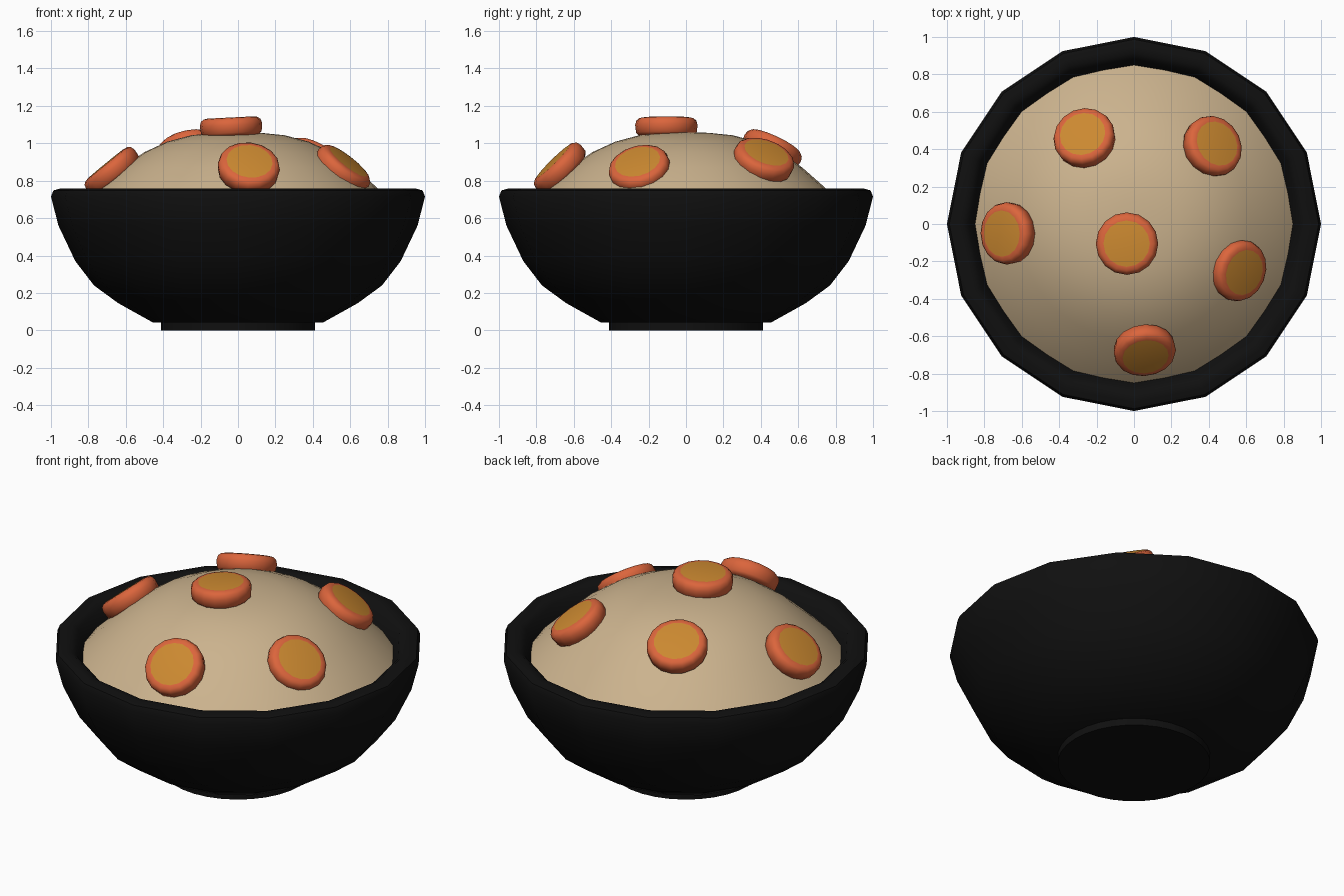
import bpy, math
from mathutils import Vector, Matrix

if "Cube" in bpy.data.objects:
    bpy.data.objects.remove(bpy.data.objects["Cube"])


def material(name, rgb):
    m = bpy.data.materials.new(name)
    m.diffuse_color = (*rgb, 1)
    m.use_nodes = True
    m.node_tree.nodes["Principled BSDF"].inputs["Base Color"].default_value = m.diffuse_color
    return m


BLACK = material("black_glaze", (0.005, 0.005, 0.005))
RICE = material("rice_beige", (0.60, 0.45, 0.27))
ORANGE = material("carrot_orange", (0.71, 0.13, 0.045))
CORE = material("carrot_core", (0.60, 0.25, 0.03))


def lathe(name, profile, sides, mats, angle=40):
    """Spin (radius, z) points round z; radius 0 makes a pole."""
    verts, rings, faces = [], [], []
    for r, z in profile:
        n = 1 if r == 0 else sides
        rings.append(list(range(len(verts), len(verts) + n)))
        for i in range(n):
            a = 2 * math.pi * i / sides
            verts.append((r * math.cos(a), r * math.sin(a), z))
    for a, b in zip(rings, rings[1:]):
        for i in range(sides):
            j = (i + 1) % sides
            if len(a) == 1:
                faces.append((a[0], b[j], b[i]))
            elif len(b) == 1:
                faces.append((a[i], a[j], b[0]))
            else:
                faces.append((a[i], a[j], b[j], b[i]))
    me = bpy.data.meshes.new(name)
    me.from_pydata(verts, [], faces)
    ob = bpy.data.objects.new(name, me)
    bpy.context.collection.objects.link(ob)
    for m in mats:
        me.materials.append(m)
    bpy.ops.object.select_all(action='DESELECT')
    ob.select_set(True)
    bpy.context.view_layer.objects.active = ob
    bpy.ops.object.shade_smooth_by_angle(angle=math.radians(angle))
    return ob


# Bowl: sixteen-sided shell with rounded rim
lathe("bowl", [(0, 0.04), (0.455, 0.042), (0.64, 0.145), (0.77, 0.24), (0.87, 0.37),
               (0.96, 0.56), (1.0, 0.715), (0.987, 0.748), (0.95, 0.758), (0.915, 0.757),
               (0.885, 0.735), (0.85, 0.66), (0.80, 0.52), (0.70, 0.36), (0.5, 0.2),
               (0, 0.12)], 16, [BLACK])

# Foot under the bowl
lathe("bowl_foot", [(0, 0), (0.413, 0), (0.413, 0.06), (0, 0.06)], 32, [BLACK])

# Rice mound, edge tucked into the bowl wall
lathe("rice_mound", [(0.5, 0.5), (0.8, 0.58), (0.885, 0.62), (0.82, 0.692), (0.74, 0.766),
                     (0.62, 0.872), (0.5, 0.953), (0.38, 1.008), (0.25, 1.043),
                     (0.12, 1.056), (0, 1.06)], 32, [RICE], 60)

# Carrot slices: centre and facing direction
slices = [
    ((-0.265, 0.46, 0.967), (-0.20, 0.42, 0.88)),
    ((0.42, 0.415, 0.91), (0.48, 0.30, 0.82)),
    ((-0.675, -0.05, 0.852), (-0.63, -0.02, 0.77)),
    ((-0.037, -0.105, 1.088), (-0.05, 0.0, 1.0)),
    ((0.56, -0.248, 0.863), (0.60, -0.22, 0.76)),
    ((0.057, -0.675, 0.868), (0.10, -0.70, 0.71)),
]
for k, (pos, normal) in enumerate(slices, 1):
    ob = lathe(f"carrot_slice_{k}", [(0, -0.048), (0.145, -0.048), (0.162, -0.032),
                                     (0.167, 0.01), (0.16, 0.034), (0.145, 0.046),
                                     (0.124, 0.05), (0, 0.05)],
               16, [ORANGE, CORE], 50)
    # core colour on the flat top disc
    for p in ob.data.polygons:
        if p.center.z > 0.0495:
            p.material_index = 1
    rot = Vector((0, 0, 1)).rotation_difference(Vector(normal).normalized())
    ob.matrix_world = Matrix.Translation(pos) @ rot.to_matrix().to_4x4()
